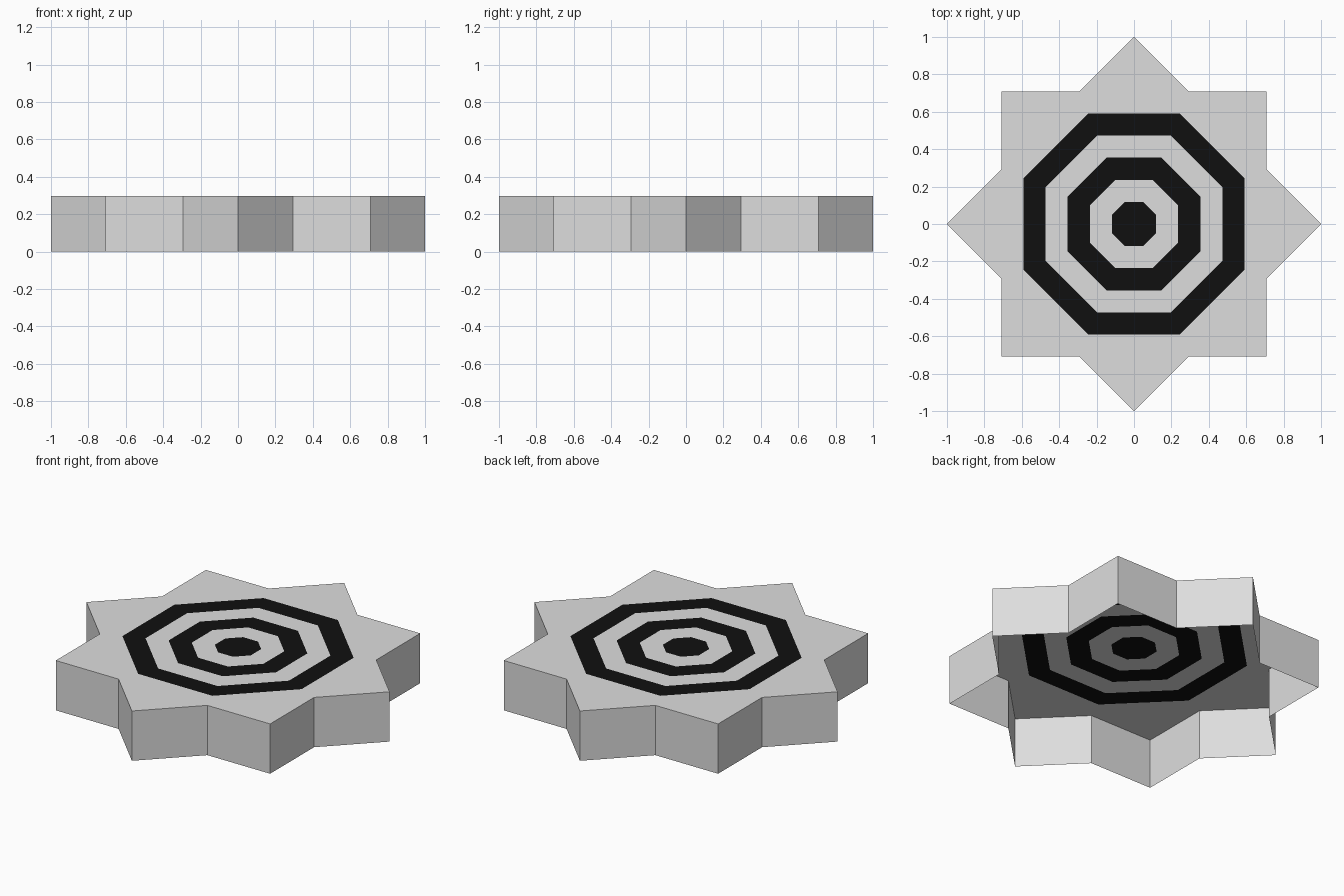
import bpy
import bmesh
from math import cos, sin, pi

if "Cube" in bpy.data.objects:
    bpy.data.objects.remove(bpy.data.objects["Cube"], do_unlink=True)

HEIGHT = 0.297
VALLEY = 0.7654      # radius of the star's inner corners
RING_STEP = 0.128    # octagon radius step
RINGS = 5


def make_material(name, value):
    mat = bpy.data.materials.new(name)
    mat.use_nodes = True
    color = (value, value, value, 1)
    mat.diffuse_color = color
    mat.node_tree.nodes["Principled BSDF"].inputs["Base Color"].default_value = color
    return mat


def loop(bm, radius, start, z):
    """Eight vertices around the vertical axis."""
    angles = [start + i * pi / 4 for i in range(8)]
    return [bm.verts.new((radius * cos(a), radius * sin(a), z)) for a in angles]


bm = bmesh.new()

# Star outline: valleys and tips alternate, at the top and the bottom edge
valleys, tips = loop(bm, VALLEY, pi / 8, HEIGHT), loop(bm, 1, pi / 4, HEIGHT)
low_valleys, low_tips = loop(bm, VALLEY, pi / 8, 0), loop(bm, 1, pi / 4, 0)
octagons = [loop(bm, RING_STEP * (i + 1), pi / 8, HEIGHT) for i in range(RINGS)]

# Centre dot and alternating octagonal bands
bm.faces.new(octagons[0]).material_index = 1
for r in range(1, RINGS):
    inner, outer = octagons[r - 1], octagons[r]
    for i in range(8):
        j = (i + 1) % 8
        face = bm.faces.new((inner[i], outer[i], outer[j], inner[j]))
        face.material_index = (r + 1) % 2

# Star points on the top, and side walls; the underside stays open
rim = octagons[-1]
for i in range(8):
    j = (i + 1) % 8
    bm.faces.new((rim[i], valleys[i], tips[i], valleys[j], rim[j]))
    bm.faces.new((low_valleys[i], low_tips[i], tips[i], valleys[i]))
    bm.faces.new((low_tips[i], low_valleys[j], valleys[j], tips[i]))

mesh = bpy.data.meshes.new("star_shell")
bm.to_mesh(mesh)
bm.free()
mesh.materials.append(make_material("light grey", 0.73))
mesh.materials.append(make_material("black", 0.005))
star = bpy.data.objects.new("star_shell", mesh)
bpy.context.collection.objects.link(star)
